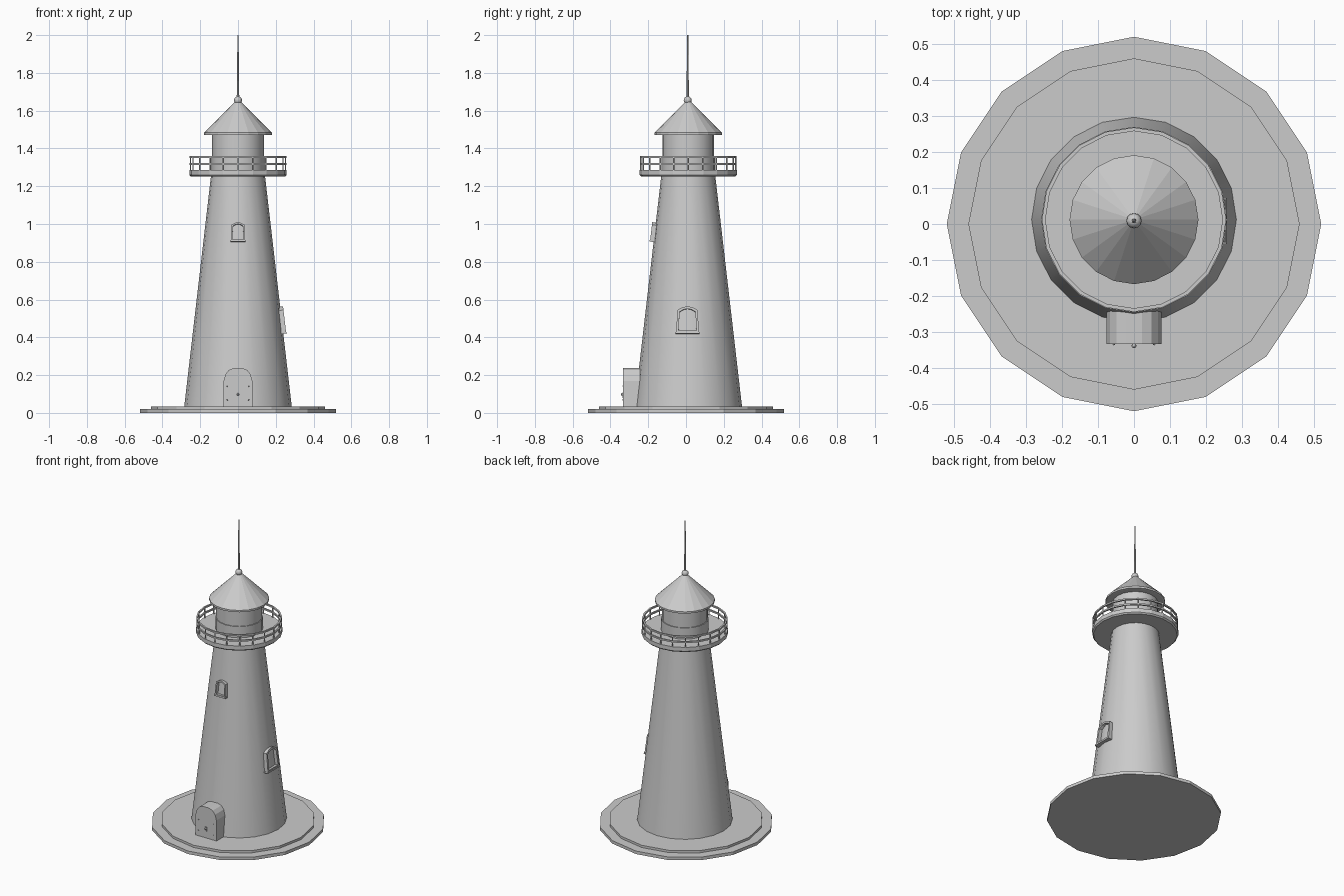
import bpy, bmesh
from math import sin, cos, pi, radians, atan2
from mathutils import Matrix, Vector

if "Cube" in bpy.data.objects:
    bpy.data.objects.remove(bpy.data.objects["Cube"])

CY = 0.012            # tower axis sits slightly behind the plinth centre
R0, R1, Z0, Z1 = 0.285, 0.143, 0.035, 1.255


def wall_radius(z):
    return R0 + (R1 - R0) * (z - Z0) / (Z1 - Z0)


def finish(name, bm, smooth=False):
    bmesh.ops.recalc_face_normals(bm, faces=bm.faces)
    me = bpy.data.meshes.new(name)
    bm.to_mesh(me)
    bm.free()
    ob = bpy.data.objects.new(name, me)
    bpy.context.collection.objects.link(ob)
    if smooth:
        bpy.ops.object.select_all(action='DESELECT')
        ob.select_set(True)
        bpy.context.view_layer.objects.active = ob
        bpy.ops.object.shade_smooth_by_angle(angle=radians(30))
    return ob


def lathe(name, profile, sides, cy=CY, smooth=False, closed=False):
    """Revolve (radius, z) points; closed makes a ring, otherwise ends are capped."""
    bm = bmesh.new()
    rings = [[bm.verts.new((r * sin(2 * pi * i / sides), cy + r * cos(2 * pi * i / sides), z))
              for i in range(sides)] for r, z in profile]
    pairs = list(zip(rings, rings[1:]))
    if closed:
        pairs.append((rings[-1], rings[0]))
    for a, b in pairs:
        for i in range(sides):
            j = (i + 1) % sides
            bm.faces.new((a[i], a[j], b[j], b[i]))
    if not closed:
        bm.faces.new(rings[0])
        bm.faces.new(rings[-1])
    return finish(name, bm, smooth)


def prism(name, outline, y0, y1, matrix=Matrix(), hole=None):
    """Extrude an (x, z) outline between two y values, optionally with a hole."""
    bm = bmesh.new()

    def loop(pts, y):
        return [bm.verts.new(matrix @ Vector((x, y, z))) for x, z in pts]

    def bridge(a, b):
        for i in range(len(a)):
            j = (i + 1) % len(a)
            bm.faces.new((a[i], a[j], b[j], b[i]))
    a, b = loop(outline, y0), loop(outline, y1)
    bridge(a, b)
    if hole:
        c, d = loop(hole, y0), loop(hole, y1)
        bridge(c, d)
        bridge(a, c)
        bridge(b, d)
    else:
        bm.faces.new(a)
        bm.faces.new(b)
    return finish(name, bm)


def rect(w, z0, z1):
    return [(-w, z0), (w, z0), (w, z1), (-w, z1)]


# stepped plinth
lathe("plinth_lower", [(0.52, 0), (0.52, 0.02)], 16, 0)
lathe("plinth_upper", [(0.46, 0.02), (0.46, 0.035)], 16, 0)

# tapered tower
lathe("tower", [(R0, 0.03), (R1, Z1)], 20, smooth=True)

# gallery floor
lathe("gallery_floor", [(0.25, 1.252), (0.258, 1.26), (0.258, 1.286)], 20)

# gallery railing
for n, z in (("mid", 1.318), ("top", 1.354)):
    lathe("rail_" + n, [(0.246, z - .005), (0.256, z - .005),
                        (0.256, z + .005), (0.246, z + .005)], 20, closed=True)
bm = bmesh.new()
for i in range(20):
    a = 2 * pi * i / 20
    bmesh.ops.create_cone(bm, cap_ends=True, segments=6, radius1=0.004, radius2=0.004, depth=0.08,
                          matrix=Matrix.Translation((0.251 * sin(a), CY + 0.251 * cos(a), 1.32)))
finish("railing_posts", bm)

# lantern room with a slightly wider lower wall
lathe("lantern_base", [(0.142, 1.28), (0.142, 1.36)], 20, smooth=True)
lathe("lantern_room", [(0.137, 1.35), (0.137, 1.48)], 20, smooth=True)

# conical roof, ball and spire
lathe("roof", [(0.17, 1.47), (0.179, 1.472), (0.179, 1.484), (0.012, 1.65)], 20)
bm = bmesh.new()
bmesh.ops.create_uvsphere(bm, u_segments=12, v_segments=8, radius=0.021,
                          matrix=Matrix.Translation((0, CY - 0.003, 1.655)))
finish("roof_ball", bm, True)
lathe("spire", [(0.007, 1.66), (0.006, 1.72), (0.003, 2.0)], 8, CY - 0.003)

# arched entrance
half = [(0.077, 0.03), (0.076, 0.17), (0.066, 0.205), (0.048, 0.227), (0.022, 0.237)]
arch = half + [(-x, z) for x, z in reversed(half)]
prism("entrance", arch, -0.333, -0.2)
prism("door_plate", rect(0.006, 0.08, 0.108), -0.336, -0.33)
bm = bmesh.new()
bmesh.ops.create_uvsphere(bm, u_segments=8, v_segments=6, radius=0.007,
                          matrix=Matrix.Translation((0, -0.338, 0.098)))
for x in (-0.056, 0.056):
    for z in (0.07, 0.142):
        bmesh.ops.create_uvsphere(bm, u_segments=8, v_segments=4, radius=0.004,
                                  matrix=Matrix.Translation((x, -0.333, z)))
finish("door_knob_and_studs", bm)


# gabled window frames that lean with the wall
def window(name, z, turn, w, h):
    tilt = atan2(R0 - R1, Z1 - Z0)
    m = (Matrix.Translation((0, CY - 0.004, 0)) @ Matrix.Rotation(turn, 4, 'Z')
         @ Matrix.Translation((0, -wall_radius(z), z)) @ Matrix.Rotation(-tilt, 4, 'X'))
    outer = [(-w, -h), (w, -h), (.9 * w, .72 * h), (.45 * w, .93 * h), (0, h),
             (-.45 * w, .93 * h), (-.9 * w, .72 * h)]
    inner = [(x * 0.78, v * 0.82) for x, v in outer]
    prism(name + "_frame", outer, -0.015, 0.025, m, inner)
    prism(name + "_sill", rect(w * 1.06, -h - .003, -h + .006), -0.018, 0.02, m)


window("upper_window", 0.958, 0, 0.038, 0.05)
window("side_window", 0.492, pi / 2, 0.06, 0.071)
